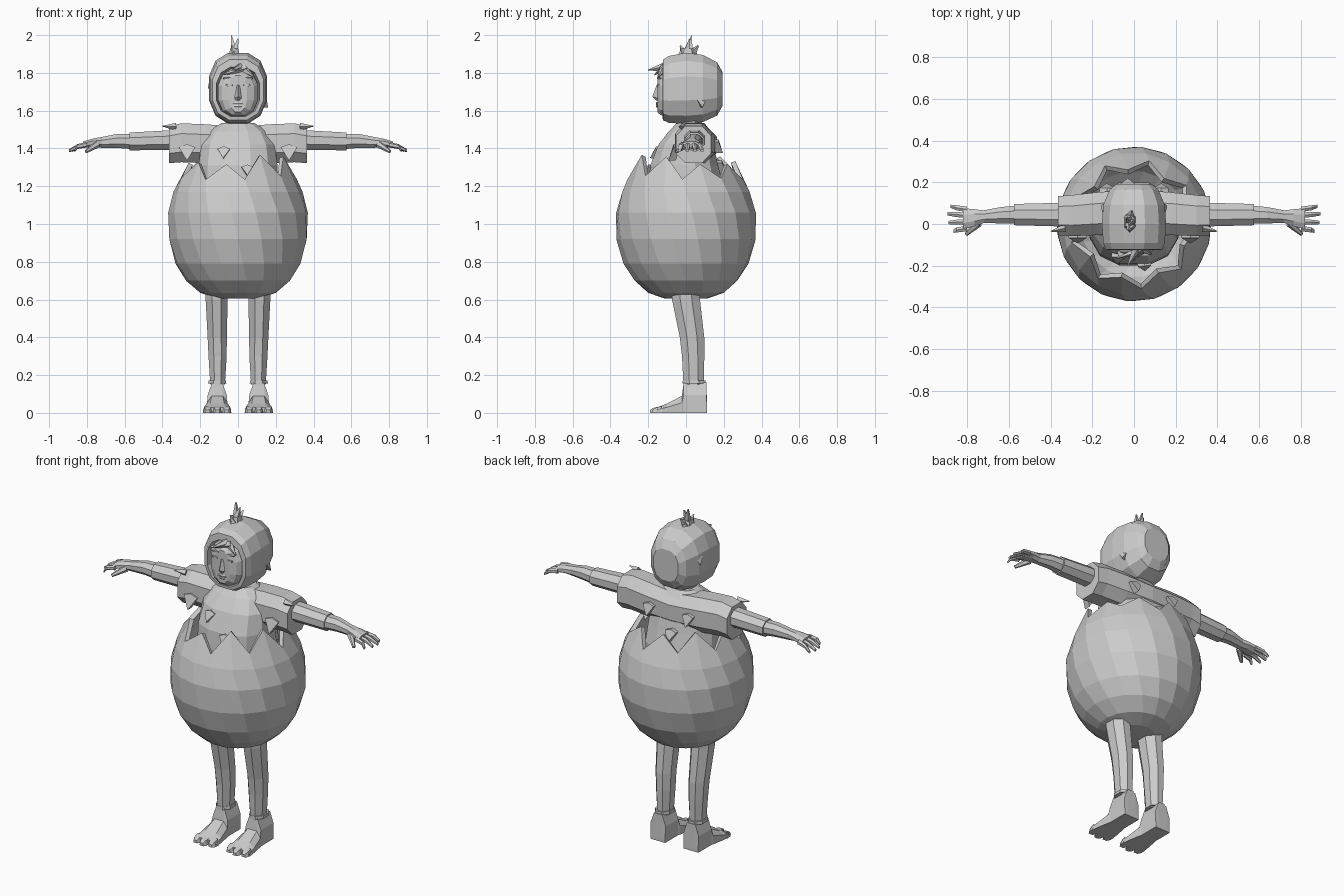
import bpy, bmesh, math, random
from mathutils import Vector

random.seed(4)
GREY = bpy.data.materials.new("plain grey")
GREY.diffuse_color = (0.6, 0.6, 0.6, 1)


def finish(name, bm):
    bmesh.ops.recalc_face_normals(bm, faces=bm.faces[:])
    me = bpy.data.meshes.new(name)
    bm.to_mesh(me)
    bm.free()
    me.materials.append(GREY)
    ob = bpy.data.objects.new(name, me)
    bpy.context.collection.objects.link(ob)
    return ob


def loft(name, rings, cap0=True, cap1=True):
    """Skin a list of equal-length point loops."""
    bm = bmesh.new()
    vs = [[bm.verts.new(p) for p in r] for r in rings]
    n = len(vs[0])
    for a, b in zip(vs, vs[1:]):
        for i in range(n):
            j = (i + 1) % n
            bm.faces.new((a[i], a[j], b[j], b[i]))
    if cap0:
        bm.faces.new(vs[0])
    if cap1:
        bm.faces.new(vs[-1])
    return finish(name, bm)


def ring(axis, pos, c1, c2, r1, r2, n=8, power=1.0):
    """Loop across an axis; power below 1 makes it boxier."""
    pts = []
    for i in range(n):
        t = 2 * math.pi * (i + 0.5) / n
        c, s = math.cos(t), math.sin(t)
        u = c1 + r1 * math.copysign(abs(c) ** power, c)
        v = c2 + r2 * math.copysign(abs(s) ** power, s)
        pts.append({"x": (pos, u, v), "y": (u, pos, v), "z": (u, v, pos)}[axis])
    return pts


def tube(name, axis, secs, n=8, power=1.0, **kw):
    return loft(name, [ring(axis, *s, n=n, power=power) for s in secs], **kw)


def spike(name, base, tip, r0, r1=0.002, n=4):
    """Tapered prong from base to tip."""
    a, b = Vector(base), Vector(tip)
    q = (b - a).to_track_quat("Z", "Y")
    circ = [Vector((math.cos(2 * math.pi * i / n), math.sin(2 * math.pi * i / n), 0)) for i in range(n)]
    return loft(name, [[a + q @ (c * r0) for c in circ], [b + q @ (c * r1) for c in circ]])


def feather(name, p, out, size=0.045):
    """Small down-pointing tuft that stands off a surface."""
    p, out = Vector(p), Vector(out).normalized()
    side = out.cross(Vector((0, 0, 1))).normalized()
    up = side.cross(out)
    rim = [p + up * size * .6, p + side * size * .8 + up * size * .3,
           p - up * size + out * size * .5, p - side * size * .8 + up * size * .3]
    loft(name, [[v - out * 0.03 for v in rim], [v + out * 0.008 for v in rim]])


# cracked egg shell: twisted rings with a zigzag rim
SEG = 18
PROFILE = [(0.605, 0.11), (0.635, 0.20), (0.70, 0.275), (0.79, 0.332),
           (0.92, 0.369), (1.06, 0.371), (1.17, 0.342)]
rings = []
for k, (z, r) in enumerate(PROFILE):
    off = 0.085 * (len(PROFILE) - 1 - k)
    rings.append([(r * math.cos(off + 2 * math.pi * i / SEG), r * math.sin(off + 2 * math.pi * i / SEG), z)
                  for i in range(SEG)])
rim = []
for i in range(SEG):
    t = 2 * math.pi * i / SEG - 0.06
    z, r = (1.34 + random.uniform(-.03, .03), 0.262) if i % 2 else (1.24 + random.uniform(-.01, .02), 0.312)
    rim.append((r * math.cos(t), r * math.sin(t), z))
shell = loft("egg_shell", rings + [rim], cap1=False)
solid = shell.modifiers.new("thickness", "SOLIDIFY")
solid.thickness = 0.025
solid.offset = -1

# torso of the fluffy costume, reaching down inside the shell
tube("torso", "z", [(0.95, 0, 0, .20, .19), (1.20, 0, 0, .22, .205), (1.31, 0, -.01, .215, .185),
                    (1.42, 0, 0, .20, .15), (1.49, 0, .02, .16, .115), (1.535, 0, .025, .09, .075)],
     n=12, power=0.85)
# shoulders and short wide sleeves
tube("sleeves", "x", [(-.365, .04, 1.42, .10, .105), (-.30, .04, 1.43, .105, .11), (-.17, .05, 1.425, .11, .11),
                      (0, .06, 1.42, .11, .10), (.17, .05, 1.425, .11, .11), (.30, .04, 1.43, .105, .11),
                      (.365, .04, 1.42, .10, .105)], n=8, power=0.85)
tube("neck", "z", [(1.48, 0, .02, .075, .07), (1.60, 0, .02, .07, .07)])

for s, side in ((-1, "left"), (1, "right")):
    # arm: inner sleeve, forearm and palm
    tube(side + "_inner_sleeve", "x", [(s * .33, .045, 1.445, .062, .057), (s * .575, .045, 1.437, .055, .051)])
    tube(side + "_forearm", "x", [(s * .56, .045, 1.437, .047, .044), (s * .64, .042, 1.44, .042, .04),
                                  (s * .72, .035, 1.432, .033, .031), (s * .765, .03, 1.43, .044, .025),
                                  (s * .82, .025, 1.42, .055, .018)])
    # fingers bend down at the knuckle
    for k, (y, tip) in enumerate(((-.022, .865), (.01, .89), (.042, .895), (.07, .88))):
        yt = y * 1.3 - 0.006
        tube(f"{side}_finger_{k}", "x", [(s * .80, y, 1.42, .015, .015), (s * .85, (y + yt) / 2, 1.41, .014, .013),
                                         (s * tip, yt, 1.388, .009, .008)], n=6)
    spike(side + "_thumb", (s * .745, .005, 1.422), (s * .805, -.05, 1.383), .02, .009, 6)

    # leg and ankle cuff
    tube(side + "_leg", "z", [(.72, s * .115, -.005, .066, .082), (.60, s * .113, 0, .063, .08),
                              (.40, s * .11, .032, .055, .07), (.30, s * .108, .038, .052, .064),
                              (.15, s * .108, .04, .042, .058)], n=8)
    tube(side + "_ankle_cuff", "z", [(.155, s * .11, .043, .052, .066), (.172, s * .11, .043, .050, .065)], n=8)

    # foot with a wide sloping front
    secs = []
    for y, w, h in ((.112, .048, .02), (.108, .05, .16), (-.012, .05, .16), (-.022, .054, .09),
                    (-.10, .068, .05), (-.155, .074, .028)):
        c = s * .11
        secs.append([(c - w, y, 0), (c + w, y, 0), (c + w, y, h * .6), (c + w * .55, y, h),
                     (c - w * .55, y, h), (c - w, y, h * .6)])
    loft(side + "_foot", secs)
    for k in (-1, 0, 1):
        cx, yt = s * .11 + k * .05, -.19 + abs(k) * .012
        loft(f"{side}_toe_{k + 1}", [[(cx - w, y, 0), (cx + w, y, 0), (cx + w * .7, y, h), (cx - w * .7, y, h)]
                                     for y, w, h in ((-.13, .025, .036), (yt + .015, .022, .026), (yt, .013, .016))])
    # feather points on the shoulder and sleeve
    spike(side + "_shoulder_tuft", (s * .33, -.02, 1.515), (s * .40, -.035, 1.518), .02)
    feather(side + "_sleeve_feather", (s * .27, -.058, 1.39), (0, -1, 0), .055)
    feather(side + "_back_feather", (s * .13, .165, 1.42), (0, 1, 0))

# loose feathers on chest, back and hood
feather("chest_feather", (-.075, -.155, 1.385), (-.1, -1, .2), .042)
feather("lower_chest_feather", (.05, -.195, 1.29), (.1, -1, .1), .04)
feather("lower_back_feather", (-.03, .185, 1.31), (0, 1, .1))
for k, a in enumerate((20, 65, 115, 160)):
    t = math.radians(a)
    feather(f"hood_feather_{k}", (.145 * math.cos(t), .03 + .145 * math.sin(t), 1.65 + .1 * (k % 2)),
            (math.cos(t), math.sin(t), 0), .032)

# hood: lofted back to front, then turned in around the face opening
hood = []
for y, w, z0, z1 in ((.192, .085, 1.62, 1.81), (.165, .12, 1.57, 1.86), (.09, .152, 1.535, 1.90),
                     (0, .158, 1.525, 1.912), (-.09, .152, 1.53, 1.895), (-.122, .14, 1.545, 1.875),
                     (-.125, .118, 1.565, 1.835), (-.07, .108, 1.575, 1.825)):
    hood.append((y, 0, (z0 + z1) / 2, w, (z1 - z0) / 2))
tube("hood", "y", hood, n=12, power=0.82)

# face
tube("face", "y", [(-.05, 0, 1.695, .11, .135), (-.105, 0, 1.695, .108, .13), (-.135, 0, 1.692, .086, .118),
                   (-.152, 0, 1.69, .05, .10)], n=12, power=0.85)
loft("nose", [[(-.012, -.148, 1.735), (.012, -.148, 1.735), (0, -.156, 1.735)],
              [(-.022, -.148, 1.665), (.022, -.148, 1.665), (0, -.178, 1.675)],
              [(-.015, -.148, 1.655), (.015, -.148, 1.655), (0, -.158, 1.655)]])
tube("upper_lip", "z", [(1.631, 0, -.15, .034, .008), (1.639, 0, -.15, .03, .01), (1.646, 0, -.15, .015, .006)], n=6)
tube("lower_lip", "z", [(1.616, 0, -.15, .018, .006), (1.622, 0, -.15, .026, .01), (1.629, 0, -.15, .032, .007)], n=6)
for s, side in ((-1, "left"), (1, "right")):
    tube(side + "_eye", "y", [(-.14, s * .048, 1.735, .022, .008), (-.154, s * .048, 1.735, .02, .007)], n=6)
    tube(side + "_eyebrow", "y", [(-.13, s * .052, 1.772, .032, .006), (-.154, s * .05, 1.772, .03, .005)], n=6)

# swept fringe under the hood edge
for k, (b, t) in enumerate((((.04, -.12, 1.825), (-.085, -.165, 1.79)), ((.01, -.12, 1.83), (-.03, -.20, 1.815)),
                            ((.03, -.12, 1.82), (.085, -.145, 1.78)))):
    spike(f"fringe_{k}", b, t, .022, .003, 5)

# feather crest on top of the hood
tube("crest_base", "z", [(1.89, -.02, .01, .034, .055), (1.93, -.02, .01, .024, .035)], n=6)
for k, (b, t) in enumerate((((-.02, .015, 1.90), (-.035, .03, 1.998)), ((-.02, .0, 1.90), (.0, .02, 1.98)),
                            ((-.02, -.01, 1.90), (-.03, -.03, 1.945)), ((-.02, .03, 1.90), (-.01, .065, 1.945)))):
    spike(f"crest_{k}", b, t, .026, .004, 4)
